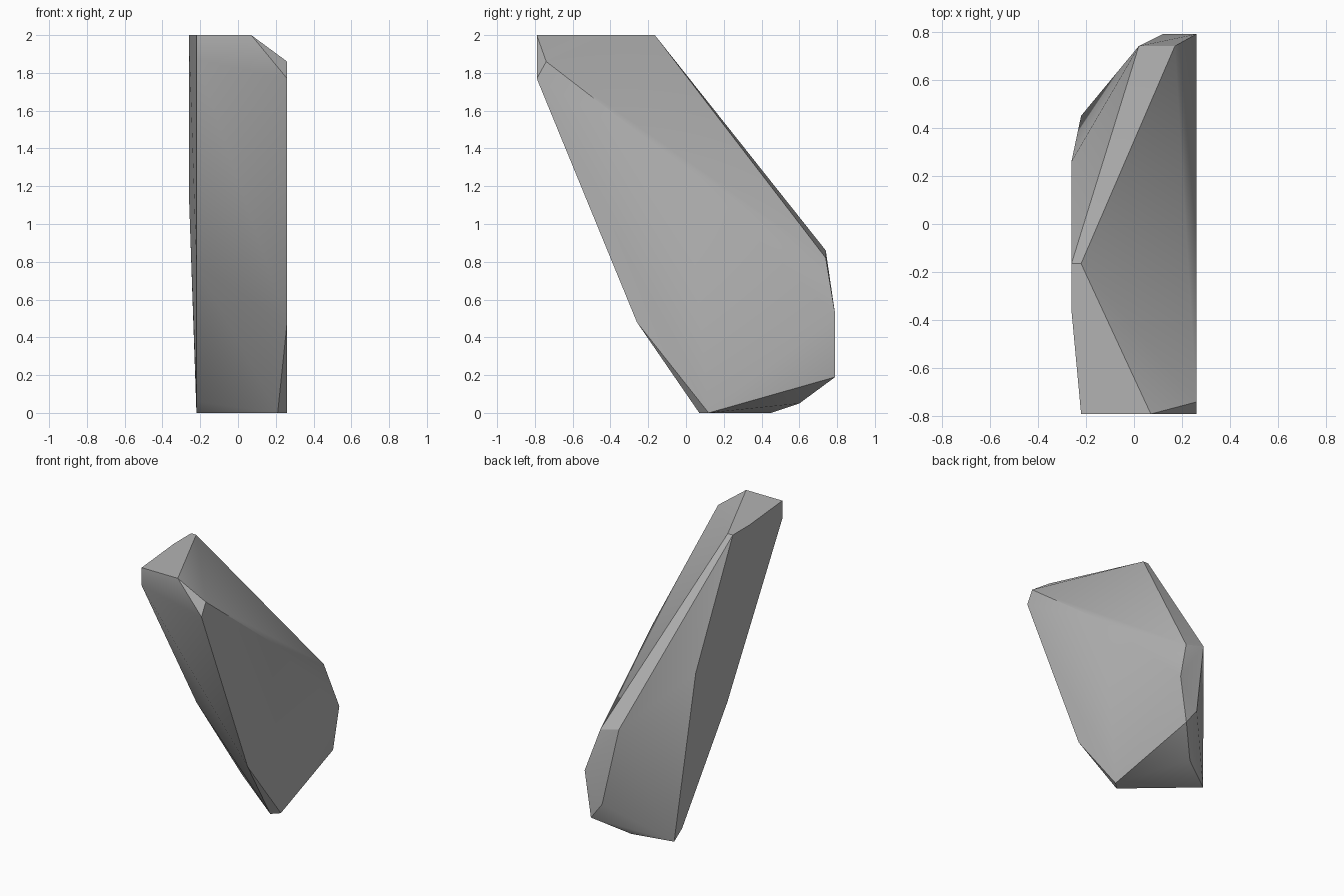
import bpy
import bmesh
import math

cube = bpy.data.objects.get("Cube")
if cube:
    bpy.data.objects.remove(cube, do_unlink=True)

# Corners of the rock shard, grouped by region
top = [(-.22, -.79, 2), (.07, -.79, 2), (-.22, -.165, 2), (-.26, -.165, 2), (-.26, -.36, 2)]
front = [(-.22, -.79, 1.87), (.26, -.79, 1.77), (.26, -.74, 1.86), (.26, -.26, .48), (-.22, -.16, .78)]
sides = [(.26, 0, 1.29), (-.26, .26, 1.16)]
back = [(.02, .74, .86), (.17, .74, .82), (.26, .79, .52), (.12, .79, .31), (.21, .79, .19)]
base = [(.21, .07, 0), (.26, .12, 0), (-.22, .45, 0), (-.22, .36, .06), (.02, .6, .05)]

# Wrap the corners in a convex shell
bm = bmesh.new()
for corner in top + front + sides + back + base:
    bm.verts.new(corner)
hull = bmesh.ops.convex_hull(bm, input=bm.verts[:])
loose = {v for v in hull["geom_interior"] + hull["geom_unused"]
         if isinstance(v, bmesh.types.BMVert)}
bmesh.ops.delete(bm, geom=list(loose), context='VERTS')
bmesh.ops.dissolve_limit(bm, angle_limit=math.radians(1),
                         verts=bm.verts[:], edges=bm.edges[:])
bmesh.ops.recalc_face_normals(bm, faces=bm.faces[:])
mesh = bpy.data.meshes.new("rock_shard")
bm.to_mesh(mesh)
bm.free()

# Stone colour
stone = bpy.data.materials.new("stone_grey")
stone.use_nodes = True
grey = (.45, .45, .45, 1)
stone.diffuse_color = grey
stone.node_tree.nodes["Principled BSDF"].inputs["Base Color"].default_value = grey
mesh.materials.append(stone)

rock = bpy.data.objects.new("rock_shard", mesh)
bpy.context.collection.objects.link(rock)
bpy.context.view_layer.objects.active = rock
rock.select_set(True)
bpy.ops.object.shade_smooth_by_angle(angle=math.radians(30))
